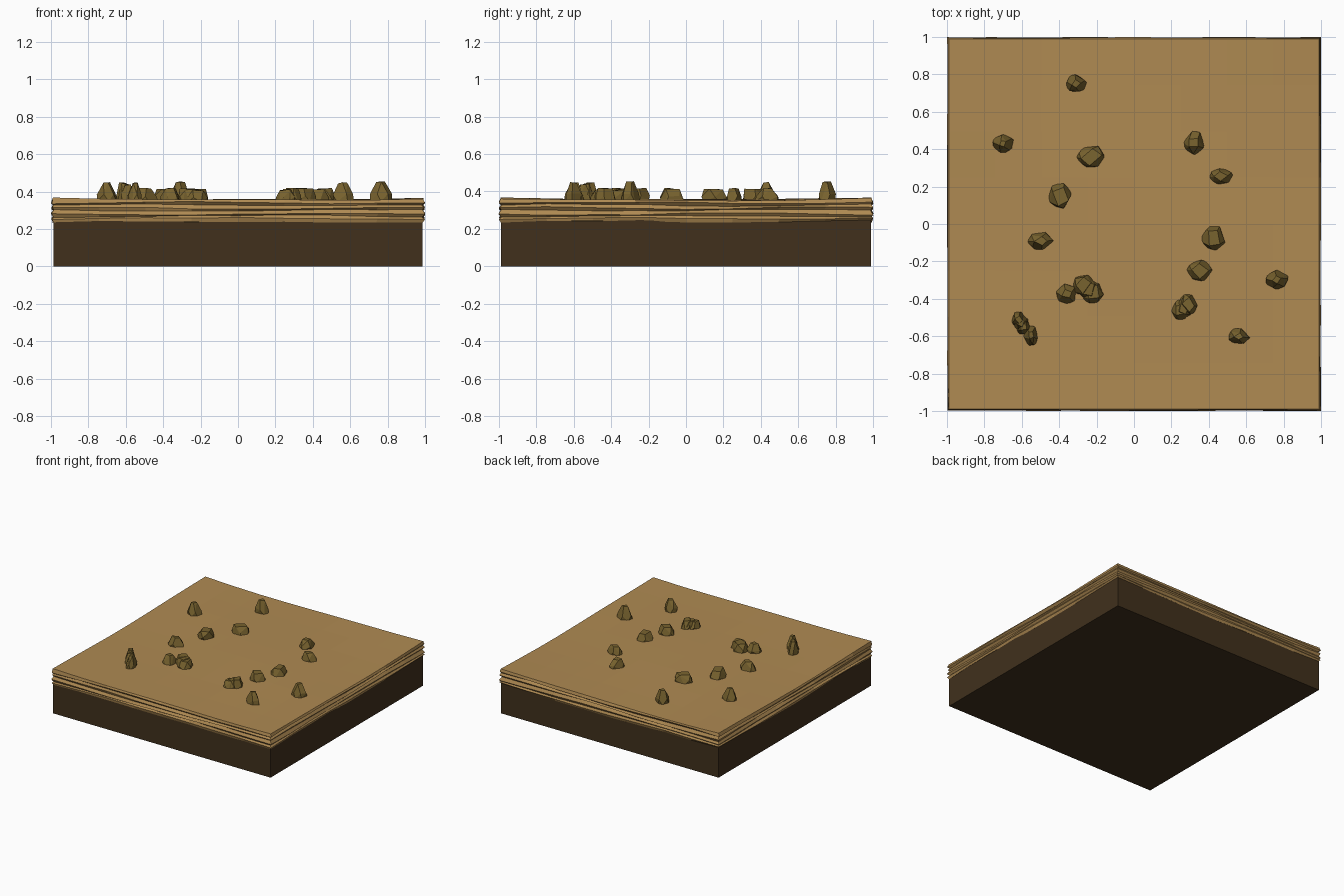
import bpy, bmesh, math, random
from mathutils import Vector

if "Cube" in bpy.data.objects:
    bpy.data.objects.remove(bpy.data.objects["Cube"])

random.seed(4)


def material(name, rgb):
    m = bpy.data.materials.new(name)
    m.diffuse_color = (*rgb, 1)
    m.use_nodes = True
    m.node_tree.nodes["Principled BSDF"].inputs["Base Color"].default_value = m.diffuse_color
    return m


SOIL = material("soil", (0.052, 0.03, 0.012))
SAND = material("sand", (0.43, 0.255, 0.085))
STONE = material("stone", (0.19, 0.125, 0.028))


def finish(bm, name, mat):
    bmesh.ops.recalc_face_normals(bm, faces=bm.faces)
    mesh = bpy.data.meshes.new(name)
    bm.to_mesh(mesh)
    bm.free()
    mesh.materials.append(mat)
    ob = bpy.data.objects.new(name, mesh)
    bpy.context.collection.objects.link(ob)
    return ob


def ground_z(x, y):
    return 0.355 + 0.006 * math.sin(3.1 * x + 2 * y + 1) * math.cos(2.3 * y - x) + 0.012 * (x * y) ** 2


# dark soil block
bm = bmesh.new()
bmesh.ops.create_cube(bm, size=1)
for v in bm.verts:
    v.co = Vector((v.co.x * 1.974, v.co.y * 1.974, (v.co.z + 0.5) * 0.25))
finish(bm, "soil_block", SOIL)

# sand slab: gently rolling top, layered crinkled sides
bm = bmesh.new()
bmesh.ops.create_grid(bm, x_segments=8, y_segments=8, size=0.99)
for v in bm.verts:
    v.co.z = ground_z(v.co.x, v.co.y)
ring = [e for e in bm.edges if e.is_boundary]
layers = [(0.340, 0.997), (0.328, 0.986), (0.312, 0.996), (0.300, 0.986),
          (0.280, 0.998), (0.268, 0.987), (0.255, 0.996), (0.238, 0.988)]
for i, (z, half) in enumerate(layers):
    new = bmesh.ops.extrude_edge_only(bm, edges=ring)["geom"]
    ring = [g for g in new if isinstance(g, bmesh.types.BMEdge) and g.is_boundary]
    for v in (g for g in new if isinstance(g, bmesh.types.BMVert)):
        s = (half + random.uniform(-0.004, 0.003)) / max(abs(v.co.x), abs(v.co.y))
        v.co.x *= s
        v.co.y *= s
        v.co.z = z + 0.005 * math.sin(3 * v.co.x + 4 * v.co.y + i) + random.uniform(-0.003, 0.003)
bmesh.ops.holes_fill(bm, edges=ring)
finish(bm, "sand_slab", SAND)


# faceted stones: convex hull of a wide base, a shoulder and a small crown
def stone(name, x, y, w, d, top, angle, crown):
    bm = bmesh.new()
    a = math.radians(angle)
    base = ground_z(x, y) - 0.01
    h = top - base
    for n, r, t in ((6, 1.0, 0.0), (5, 0.95, 0.35), (4, crown, 0.93)):
        for k in range(n):
            p = a + 2 * math.pi * (k + random.uniform(-0.2, 0.2)) / n
            q = r * random.uniform(0.88, 1.06)
            bm.verts.new((x + w / 2 * q * math.cos(p), y + d / 2 * q * math.sin(p),
                          base + h * (t + random.uniform(0, 0.07 if t else 0))))
    res = bmesh.ops.convex_hull(bm, input=bm.verts)
    bmesh.ops.delete(bm, geom=[g for g in res["geom_interior"] if isinstance(g, bmesh.types.BMVert)],
                     context="VERTS")
    bmesh.ops.dissolve_limit(bm, angle_limit=math.radians(12), verts=bm.verts, edges=bm.edges)
    finish(bm, name, STONE)


# x, y, width, depth, top, rotation, crown size
stones = [
    (-0.31, 0.75, 0.12, 0.10, 0.455, 10, 0.45), (-0.70, 0.43, 0.13, 0.10, 0.45, 30, 0.35),
    (-0.23, 0.36, 0.16, 0.13, 0.415, 0, 0.75), (0.32, 0.435, 0.12, 0.13, 0.42, 45, 0.55),
    (0.465, 0.255, 0.13, 0.09, 0.42, 15, 0.55), (-0.395, 0.15, 0.13, 0.14, 0.415, 70, 0.78),
    (-0.50, -0.09, 0.14, 0.10, 0.42, 0, 0.5), (0.425, -0.075, 0.13, 0.14, 0.415, 50, 0.75),
    (0.35, -0.25, 0.14, 0.12, 0.42, 0, 0.7), (0.765, -0.30, 0.13, 0.105, 0.455, 20, 0.4),
    (-0.36, -0.375, 0.12, 0.11, 0.42, 30, 0.5), (0.56, -0.60, 0.12, 0.09, 0.45, 0, 0.4),
    (-0.55, -0.595, 0.08, 0.12, 0.45, 60, 0.4)]
for i, s in enumerate(stones):
    stone(f"stone_{i + 1}", *s)

# stepped clusters of overlapping stones
clusters = [(-0.27, -0.325, 0.025, -0.02, 0.12, 0.12, 0.42, 0.75),
            (0.29, -0.43, -0.02, -0.015, 0.10, 0.12, 0.42, 0.65),
            (-0.615, -0.51, 0.012, -0.02, 0.08, 0.09, 0.45, 0.5)]
for c, (x, y, dx, dy, w, d, top, crown) in enumerate(clusters):
    for k in range(3):
        stone(f"cluster_{c + 1}_stone_{k + 1}", x + k * dx, y + k * dy, w, d, top - 0.006 * k, 25 * k, crown)
